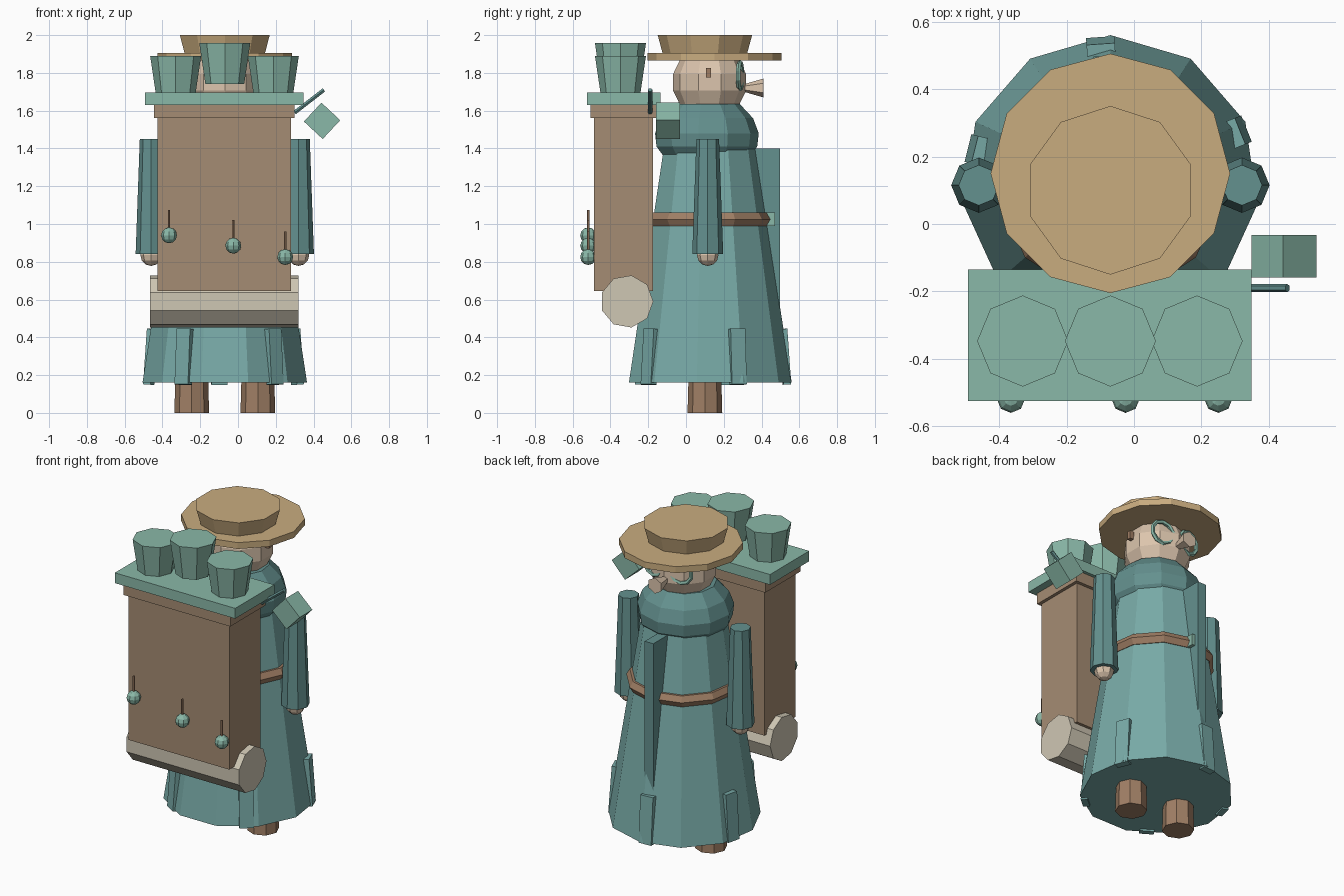
import bpy, bmesh
from math import sin, cos, pi, radians, atan2, hypot
from mathutils import Matrix, Vector

if "Cube" in bpy.data.objects:
    bpy.data.objects.remove(bpy.data.objects["Cube"])

CX, CY = -0.07, 0.12  # axis of the figure


def mat(name, hexcol):
    m = bpy.data.materials.new(name)
    rgb = [int(hexcol[i:i + 2], 16) / 255 for i in (0, 2, 4)]
    m.diffuse_color = [((c + 0.055) / 1.055) ** 2.4 for c in rgb] + [1]
    m.use_nodes = True
    m.node_tree.nodes["Principled BSDF"].inputs["Base Color"].default_value = m.diffuse_color
    return m


ROBE = mat("robe_teal", "78aaa7")
DARK = mat("dark_teal", "64918f")
MINT = mat("mint", "8ab8a8")
WOOD = mat("wood", "a58c73")
LEATHER = mat("leather", "a07f65")
STRAW = mat("straw", "c9ac7f")
SKIN = mat("skin", "dcc5ad")
CREAM = mat("cream", "cfc7b4")


def finish(name, bm, loc, rot, m):
    bmesh.ops.remove_doubles(bm, verts=bm.verts, dist=1e-5)
    bmesh.ops.recalc_face_normals(bm, faces=bm.faces)
    me = bpy.data.meshes.new(name)
    bm.to_mesh(me)
    bm.free()
    me.materials.append(m)
    ob = bpy.data.objects.new(name, me)
    ob.location, ob.rotation_euler = loc, rot
    bpy.context.collection.objects.link(ob)
    return ob


def lathe(name, prof, n, loc, m, rot=(0, 0, 0), closed=False):
    """Turn (radius, z) points round local z with n sides, first corner at +y."""
    bm = bmesh.new()
    rings = [[bm.verts.new((r * sin(2 * pi * i / n), r * cos(2 * pi * i / n), z))
              for i in range(n)] for r, z in prof]
    pairs = list(zip(rings, rings[1:] + rings[:1]))
    for a, b in (pairs if closed else pairs[:-1]):
        for i in range(n):
            j = (i + 1) % n
            bm.faces.new((a[i], a[j], b[j], b[i]))
    if not closed:
        for ring, (r, z) in ((rings[0], prof[0]), (rings[-1], prof[-1])):
            if r > 1e-4:
                bm.faces.new(ring)
    return finish(name, bm, loc, rot, m)


def ball(name, r, loc, m, n=8, rings=6):
    prof = [(r * sin(pi * k / rings), -r * cos(pi * k / rings)) for k in range(rings + 1)]
    return lathe(name, prof, n, loc, m)


def torus(name, R, r, n, k, loc, m, rot=(0, 0, 0)):
    prof = [(R + r * cos(2 * pi * i / k), r * sin(2 * pi * i / k)) for i in range(k)]
    return lathe(name, prof, n, loc, m, rot, True)


def box(name, lo, hi, m, rot=(0, 0, 0)):
    bm = bmesh.new()
    lo, hi = Vector(lo), Vector(hi)
    bmesh.ops.create_cube(bm, size=1, matrix=Matrix.Diagonal((*(hi - lo), 1)))
    return finish(name, bm, (lo + hi) / 2, rot, m)


# robe and legs
lathe("robe", [(0.44, 0.16), (0.24, 1.45)], 11, (CX, CY, 0), ROBE)
for s in (-1, 1):
    lathe("leg", [(0.092, 0), (0.085, 0.25)], 8, (CX + s * 0.175, 0.1, 0), LEATHER)

# hem tags round the robe
for k in range(5):
    a = radians(-4 + 72 * k)
    r = 0.405
    x, y = CX + r * sin(a), CY + r * cos(a)
    box("hem_tag", (x - 0.042, y - 0.02, 0.15), (x + 0.042, y + 0.02, 0.445), ROBE,
        (radians(4), 0, -a))

# belt, buckle and hanging front strip
torus("belt", 0.295, 0.04, 11, 6, (CX, CY, 1.025), LEATHER)
box("buckle", (-0.1, 0.42, 0.99), (-0.04, 0.47, 1.06), MINT)
box("front_strip", (-0.12, 0.34, 0.45), (-0.06, 0.497, 1.4), DARK)

# cowl
lathe("cowl", [(0.18, 1.35), (0.23, 1.355), (0.272, 1.41), (0.28, 1.48), (0.25, 1.56), (0.18, 1.635)],
      11, (CX, 0.105, 0), DARK)

# arms and hands
for s in (-1, 1):
    x = CX + s * 0.39
    lathe("arm", [(0.082, 0.84), (0.06, 1.45)], 8, (x, CY - 0.005, 0), DARK)
    ball("hand", 0.057, (x, 0.115, 0.835), SKIN)

# head, nose, ears, spectacles
ball("head", 0.198, (CX, 0.125, 1.75), SKIN, 10, 7)
lathe("nose", [(0.018, 0), (0.05, 0.11)], 6, (CX, 0.3, 1.72), SKIN, (radians(-90), 0, 0))
for s in (-1, 1):
    x = CX + s * 0.195
    box("ear", (x - 0.015, 0.107, 1.775), (x + 0.015, 0.133, 1.825), LEATHER)
    torus("spectacle_ring", 0.07, 0.013, 10, 5, (CX + s * 0.095, 0.286, 1.785), MINT,
          (radians(-90), 0, radians(-8 * s)))

# hat
lathe("hat_brim", [(0.355, 1.865), (0.355, 1.905)], 12, (CX, 0.15, 0), STRAW)
lathe("hat_crown", [(0.22, 1.89), (0.25, 2.0)], 10, (CX, 0.1, 0), STRAW)

# pack chest with trim and tray
box("chest", (-0.425, -0.487, 0.645), (0.28, -0.175, 1.6), WOOD)
box("chest_trim", (-0.445, -0.505, 1.56), (0.3, -0.155, 1.63), WOOD)
box("tray", (-0.492, -0.525, 1.63), (0.348, -0.135, 1.695), MINT)

# pots on the tray
for x, z in ((-0.33, 1.675), (CX, 1.742), (0.187, 1.675)):
    lathe("pot", [(0.103, z), (0.135, z + 0.215)], 8, (x, -0.347, 0), MINT)

# bedroll under the chest
lathe("bedroll", [(0.14, -0.393), (0.14, 0.393)], 9, (-0.073, -0.313, 0.59), CREAM,
      (0, radians(90), 0))

# hanging charms
for x, z in ((-0.365, 0.94), (-0.025, 0.885), (0.25, 0.825)):
    ball("charm", 0.042, (x, -0.518, z), MINT)
    lathe("charm_string", [(0.007, z), (0.007, z + 0.135)], 6, (x, -0.518, 0), LEATHER)

# side rod and lantern
dx, dz = 0.155, 0.12
lathe("rod", [(0.012, 0), (0.012, hypot(dx, dz))], 6, (0.3, -0.19, 1.59), DARK,
      (0, atan2(dx, dz), 0))
box("lantern", (0.377, -0.158, 1.478), (0.513, -0.032, 1.614), MINT, (0, radians(43), 0))
